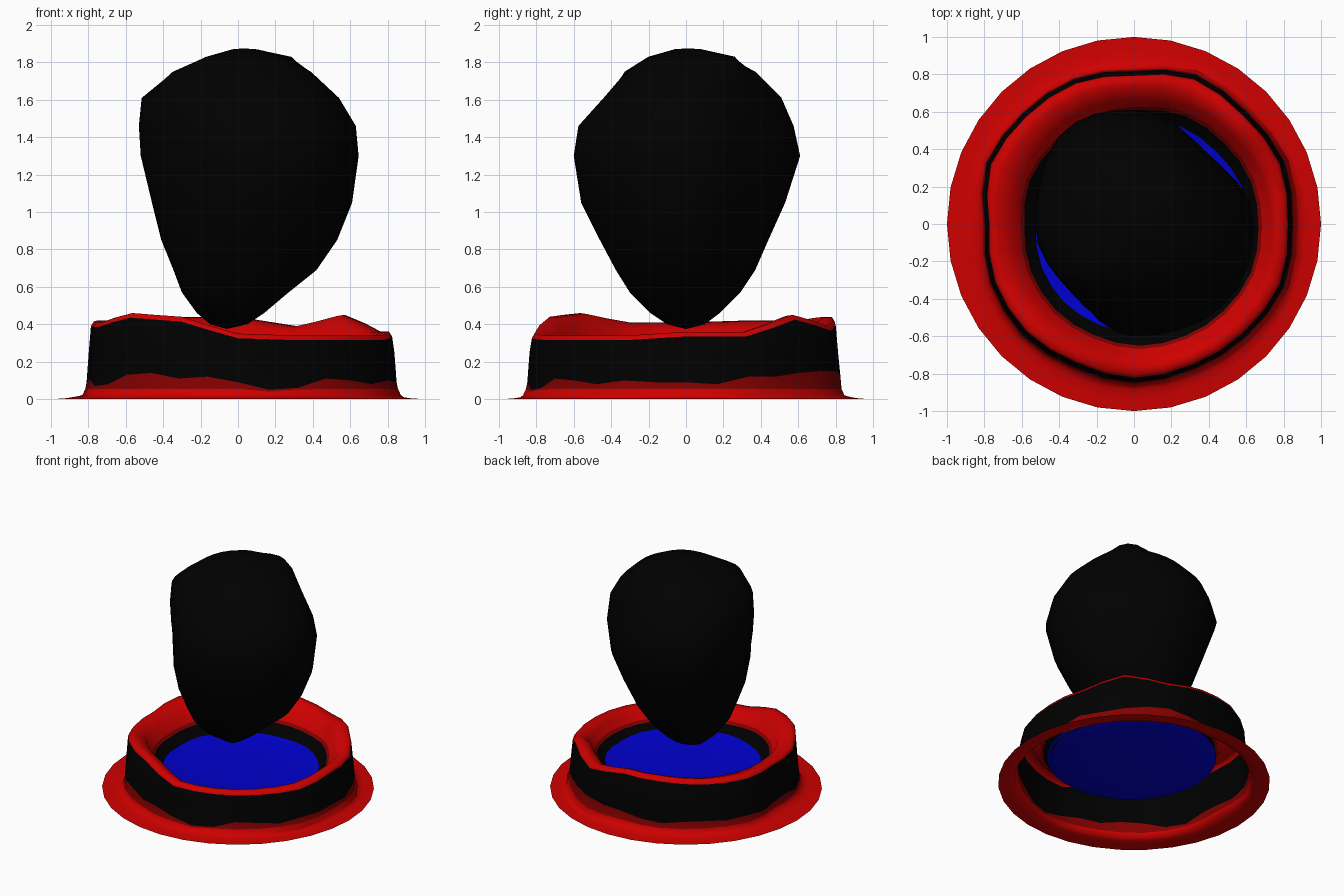
import bpy
import bmesh
from math import sin, cos, tau, floor

cube = bpy.data.objects.get("Cube")
if cube:
    bpy.data.objects.remove(cube)

SIDES = 32


def make_material(name, color):
    mat = bpy.data.materials.new(name)
    mat.use_nodes = True
    rgba = (*color, 1)
    mat.diffuse_color = rgba
    shader = next(n for n in mat.node_tree.nodes if n.type == 'BSDF_PRINCIPLED')
    shader.inputs["Base Color"].default_value = rgba
    return mat


RED = make_material("bright red", (0.62, 0, 0))
DARK_RED = make_material("dark red", (0.23, 0, 0))
BLACK = make_material("black", (0, 0, 0))
BLUE = make_material("blue", (0, 0, 0.62))


def around(values, angle):
    """Interpolate evenly spaced values around a full turn."""
    t = angle / tau * len(values)
    i = floor(t)
    a, b = values[i % len(values)], values[(i + 1) % len(values)]
    return a + (b - a) * (t - i)


def skin(name, rings, materials, band_material=lambda band: 0, start=None, end=None):
    """Join counter-clockwise rings of points, with optional closing tips."""
    bm = bmesh.new()
    loops = [[bm.verts.new(p) for p in ring] for ring in rings]
    for band, (a, b) in enumerate(zip(loops, loops[1:])):
        for j in range(SIDES):
            k = (j + 1) % SIDES
            face = bm.faces.new((a[j], a[k], b[k], b[j]))
            face.material_index = band_material(band)
    if start:
        tip = bm.verts.new(start)
        for j in range(SIDES):
            bm.faces.new((tip, loops[0][(j + 1) % SIDES], loops[0][j]))
    if end:
        tip = bm.verts.new(end)
        for j in range(SIDES):
            bm.faces.new((loops[-1][j], loops[-1][(j + 1) % SIDES], tip))
    for face in bm.faces:
        face.smooth = True
    mesh = bpy.data.meshes.new(name)
    bm.to_mesh(mesh)
    bm.free()
    for mat in materials:
        mesh.materials.append(mat)
    obj = bpy.data.objects.new(name, mesh)
    bpy.context.collection.objects.link(obj)
    return obj


# Around the wall: uneven crest height, top of the dark red stain, wall radius
CREST = [.36, .36, .45, .39, .44, .44, .42, .42, .41, .41, .46, .44, .35, .34, .34, .34]
STAIN = [.09, .08, .12, .12, .14, .15, .15, .13, .12, .1, .09, .11, .11, .1, .11, .09,
         .1, .11, .07, .08, .13, .14, .11, .12, .09, .05, .06, .11, .1, .08, .1, .09]
WALL = [.84, .86, .84, .855, .81, .83, .83, .845, .79, .82, .83, .82, .84, .83, .84, .86]

# Basin profile, from the skirt edge over the wall and down the inside:
# radius, and height from the crest height h and the stain height s
PROFILE = [
    (1.0, lambda h, s: 0),
    (.93, lambda h, s: .003),
    (.885, lambda h, s: .01),
    (.86, lambda h, s: .022),
    (.845, lambda h, s: min(.055, s - .01)),
    (.838, lambda h, s: s),
    (.826, lambda h, s: .25),
    (.814, lambda h, s: h - .025),
    (.798, lambda h, s: h),
    (.75, lambda h, s: h - .005),
    (.695, lambda h, s: h - .04),
    (.65, lambda h, s: .16 + .3 * h),
    (.632, lambda h, s: .14 + .3 * h),
    (.595, lambda h, s: .22),
    (.57, lambda h, s: .195),
]


def basin_ring(index):
    radius, height = PROFILE[index]
    shift = .03 if index > 9 else 0
    lump = 0 if index < 3 else 1 if index < 9 else .5
    ring = []
    for j in range(SIDES):
        t = tau * j / SIDES
        r = radius * (1 + lump * (around(WALL, t) / .83 - 1))
        z = height(around(CREST, t), around(STAIN, t))
        ring.append((r * cos(t) + shift, r * sin(t) - shift / 2, z))
    return ring


def basin_color(band):
    if band in (4, 11):
        return 1
    return 2 if band in (5, 6, 12, 13) else 0


skin("basin", [basin_ring(i) for i in range(len(PROFILE))],
     [RED, DARK_RED, BLACK], basin_color)


# Shallow pool inside the basin
def circle(radius, z):
    return [(radius * cos(tau * j / SIDES) + .015, radius * sin(tau * j / SIDES) - .01, z)
            for j in range(SIDES)]


skin("pool", [circle(.625, .21), circle(.54, .182), circle(.25, .172)],
     [BLUE], end=(.015, -.01, .17))

# Boulder sections: height; reach to the right, left, front and back;
# fullness of the back left, back right, front right and front left corners
SECTIONS = [
    (.40, (.15, .05, .1, .1), (1, 1, 1, 1)),
    (.46, (.22, .14, .19, .18), (1, 1, 1.1, 1)),
    (.57, (.30, .27, .30, .29), (.97, 1, 1.1, 1)),
    (.69, (.345, .42, .375, .37), (.92, 1.02, 1.07, 1)),
    (.85, (.41, .53, .46, .44), (.9, 1.03, 1.03, 1)),
    (1.05, (.46, .61, .56, .53), (.91, 1.05, .96, 1)),
    (1.3, (.52, .645, .6, .61), (.87, 1.09, .87, 1.04)),
    (1.46, (.53, .63, .575, .575), (.83, 1.04, .9, 1.0)),
    (1.61, (.515, .54, .44, .51), (.86, 1.0, 1.0, 1.02)),
    (1.75, (.34, .39, .32, .37), (1.06, 1.05, 1.22, 1.05)),
    (1.83, (.17, .24, .2, .22), (1.5, 1, 1.15, 1)),
    (1.87, (.03, .1, .06, .08), (1.2, 1, 1, 1)),
]


def boulder_ring(z, reach, corners):
    right, left, front, back = reach
    ring = []
    for j in range(SIDES):
        t = tau * j / SIDES
        k = 1 + (corners[j * 4 // SIDES] - 1) * sin(2 * t) ** 2
        x = cos(t) * (left if cos(t) > 0 else right)
        y = sin(t) * (back if sin(t) > 0 else front)
        ring.append((x * k, y * k, z))
    return ring


skin("boulder", [boulder_ring(*s) for s in SECTIONS], [BLACK],
     start=(-.06, 0, .375), end=(.03, .01, 1.875))
